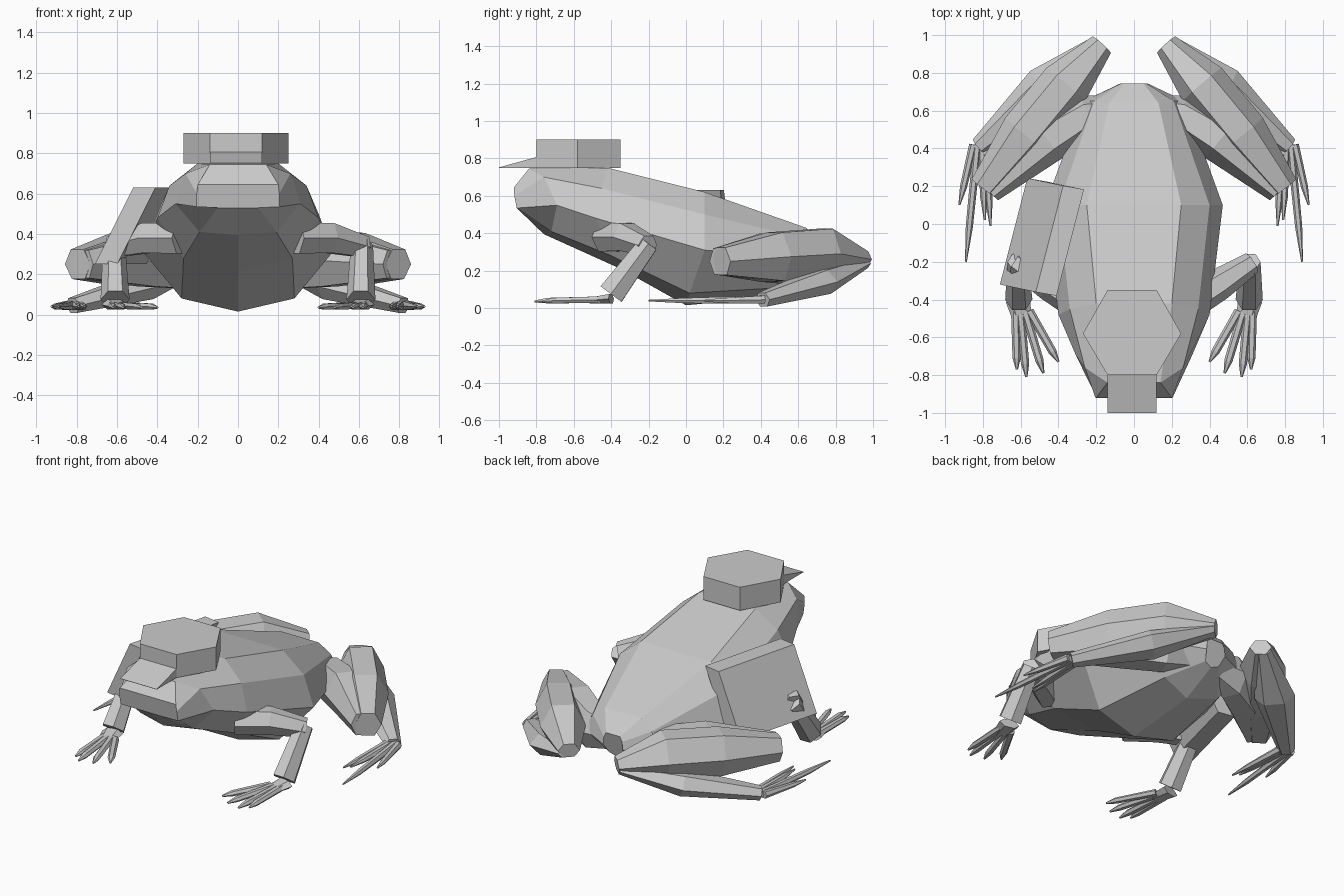
import bpy, bmesh
from math import cos, sin, pi
from mathutils import Vector


def make(name, rings, mirror=False):
    """Skin a list of closed rings, cap both ends."""
    bm = bmesh.new()
    vr = [[bm.verts.new(p) for p in r] for r in rings]
    n = len(vr[0])
    for a, b in zip(vr, vr[1:]):
        for i in range(n):
            j = (i + 1) % n
            bm.faces.new((a[i], a[j], b[j], b[i]))
    bm.faces.new(vr[0])
    bm.faces.new(vr[-1])
    bmesh.ops.recalc_face_normals(bm, faces=bm.faces)
    me = bpy.data.meshes.new(name)
    bm.to_mesh(me)
    bm.free()
    ob = bpy.data.objects.new(name, me)
    bpy.context.collection.objects.link(ob)
    if mirror:
        ob.modifiers.new("Mirror", 'MIRROR')
    return ob


def limb(name, path, sides=6):
    """Tapered tube through (x, y, z, half width, half height), mirrored in x."""
    pts = [Vector(p[:3]) for p in path]
    rings = []
    for i, p in enumerate(path):
        t = (pts[min(i + 1, len(pts) - 1)] - pts[max(i - 1, 0)]).normalized()
        side = t.cross(Vector((0, 0, 1))).normalized()
        up = side.cross(t)
        rings.append([pts[i] + side * p[3] * cos(2 * pi * k / sides)
                      + up * p[4] * sin(2 * pi * k / sides) for k in range(sides)])
    return make(name, rings, True)


# body: half sections from snout to rump (back edge, shoulder, flank, belly side, belly)
half = [
    [(.20, -.92, .645), (.205, -.918, .60), (.205, -.905, .535), (.10, -.90, .53), (0, -.90, .53)],
    [(.14, -.84, .745), (.26, -.76, .70), (.31, -.69, .55), (.19, -.72, .41), (0, -.76, .395)],
    [(.20, -.42, .75), (.34, -.45, .64), (.40, -.48, .48), (.27, -.40, .28), (0, -.35, .21)],
    [(.25, .10, .62), (.40, .10, .50), (.47, .10, .31), (.28, .02, .08), (0, 0, .015)],
    [(.13, .64, .43), (.21, .65, .37), (.27, .65, .26), (.20, .52, .11), (0, .48, .06)],
    [(.05, .745, .33), (.065, .745, .30), (.07, .745, .25), (.05, .71, .19), (0, .70, .17)],
]
make("body", [h + [(-x, y, z) for x, y, z in reversed(h[:-1])] for h in half])

# cap crown and sloping brim
crown = [(.12, -.35), (.25, -.58), (.12, -.80), (-.14, -.80), (-.27, -.58), (-.14, -.35)]
make("cap_crown", [[(x, y, z) for x, y in crown] for z in (.75, .90)])
make("cap_brim", [[(x, -1, .75), (x, -.70, .75), (x, -.70, .835), (x, -1, .752)] for x in (-.14, .12)])

# front legs
limb("front_upper_leg", [(.28, -.43, .38, .09, .09), (.45, -.32, .38, .085, .085), (.625, -.205, .335, .06, .06)])
limb("front_lower_leg", [(.615, -.20, .345, .055, .06), (.61, -.40, .075, .072, .08)])
limb("front_palm", [(.615, -.40, .05, .065, .03), (.59, -.51, .04, .05, .018)])
for i, (x, y) in enumerate([(.40, -.73), (.48, -.79), (.57, -.81), (.62, -.77)]):
    bx = .555 + .024 * i
    mx, my = bx + (x - bx) * .8, -.46 + (y + .46) * .8
    limb(f"finger_{i + 1}", [(bx, -.46, .045, .024, .02), (mx, my, .04, .022, .017), (x, y, .035, .006, .006)])

# hind legs folded in three
limb("thigh", [(.06, .62, .25, .06, .08), (.25, .58, .25, .11, .14),
               (.46, .45, .27, .13, .15), (.76, .17, .25, .06, .08)])
limb("shank", [(.17, .95, .26, .065, .05), (.36, .74, .29, .135, .155),
               (.575, .48, .275, .135, .15), (.795, .19, .25, .08, .085)])
limb("hind_foot", [(.19, .95, .24, .05, .03), (.47, .72, .14, .12, .075), (.82, .41, .045, .05, .043)])
for i, (x, y) in enumerate([(.76, -.01), (.79, .02), (.89, -.20), (.925, .10)]):
    bx = .785 + .022 * i
    mx, my = bx + (x - bx) * .7, .42 + (y - .42) * .7
    limb(f"toe_{i + 1}", [(bx, .42, .045, .022, .025), (mx, my, .04, .019, .016), (x, y, .04, .005, .005)])

# shoulder bag leaning on the left flank, the elbow just poking through
o = Vector((-.71, -.32, .25))
length, height, depth = Vector((.145, .563, 0)), Vector((.19, -.04, .38)), Vector((.11, -.02, 0))
make("bag", [[o + d, o + d + length, o + d + length + height, o + d + height]
             for d in (Vector(), depth)])
